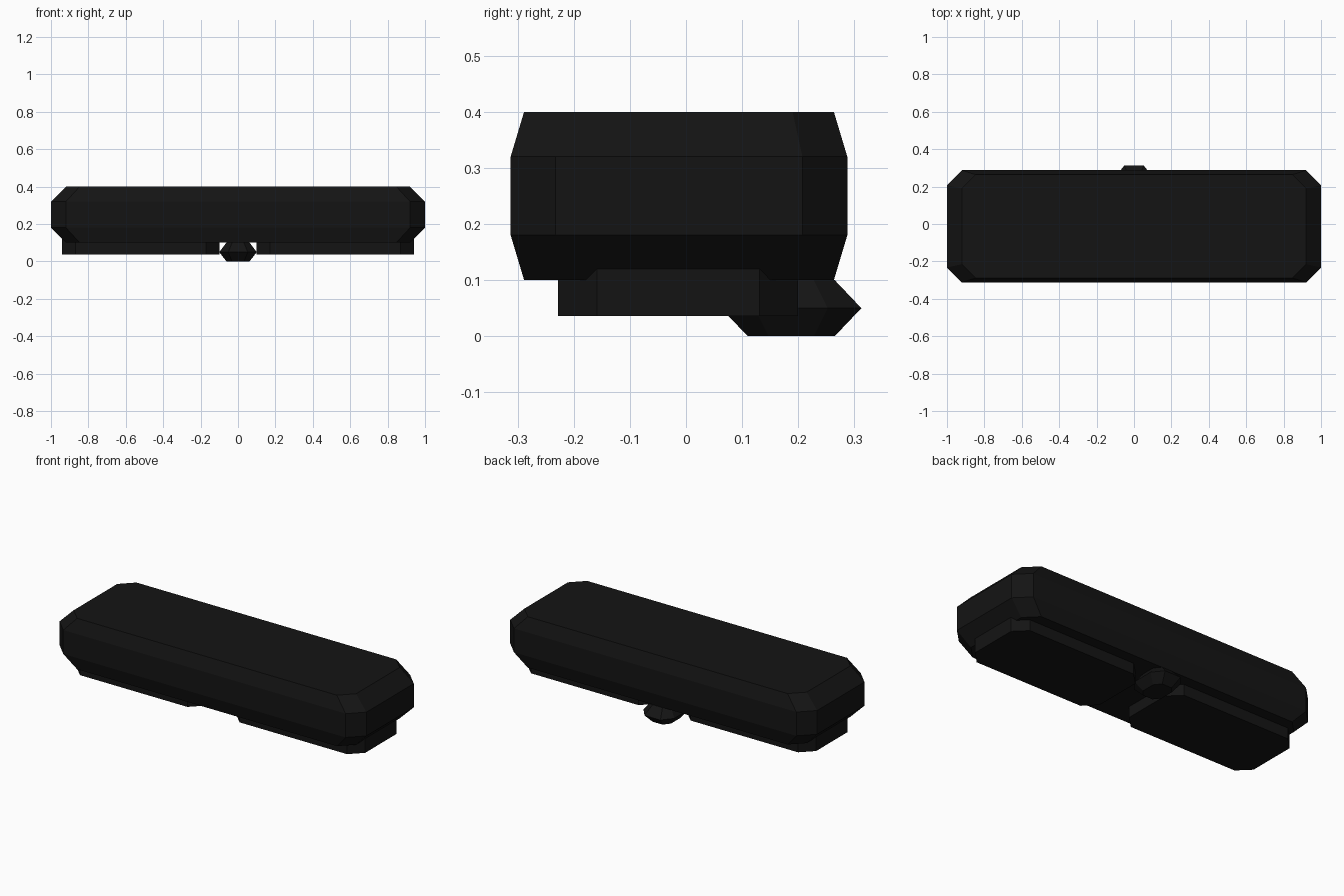
import bpy, bmesh

if "Cube" in bpy.data.objects:
    bpy.data.objects.remove(bpy.data.objects["Cube"])

black = bpy.data.materials.new("black_plastic")
black.diffuse_color = (0.007, 0.007, 0.007, 1)
black.use_nodes = True
black.node_tree.nodes["Principled BSDF"].inputs["Base Color"].default_value = black.diffuse_color


def octagon(hx, hy, cx, cy):
    """Rectangle outline with cut corners, counter-clockwise."""
    return [(hx, -cy), (hx, cy), (cx, hy), (-cx, hy),
            (-hx, cy), (-hx, -cy), (-cx, -hy), (cx, -hy)]


def loft(name, outline, centre, levels):
    """Stack scaled copies of the outline at (z, scale) levels and cap the ends."""
    bm = bmesh.new()
    rings = [[bm.verts.new((centre[0] + x * s, centre[1] + y * s, z)) for x, y in outline]
             for z, s in levels]
    n = len(outline)
    for a, b in zip(rings, rings[1:]):
        for i in range(n):
            j = (i + 1) % n
            bm.faces.new((a[i], a[j], b[j], b[i]))
    bm.faces.new(rings[0][::-1])
    bm.faces.new(rings[-1])
    mesh = bpy.data.meshes.new(name)
    bm.to_mesh(mesh)
    bm.free()
    mesh.materials.append(black)
    obj = bpy.data.objects.new(name, mesh)
    bpy.context.collection.objects.link(obj)
    return obj


# Main bar with chamfered rims
loft("bar_body", octagon(1.0, 0.30, 0.92, 0.22), (0, -0.0125),
     [(0.10, 0.92), (0.18, 1), (0.32, 1), (0.40, 0.92)])

# Two wide feet, sunk slightly into the bar
for side, label in ((-1, "left"), (1, "right")):
    loft(label + "_foot", octagon(0.42, 0.214, 0.35, 0.145), (side * 0.52, -0.014),
         [(0.036, 1), (0.122, 1)])

# Faceted knob under the back edge
loft("back_knob", octagon(0.1, 0.125, 0.052, 0.065), (0, 0.1875),
     [(0.0, 0.62), (0.05, 1), (0.10, 0.62)])
